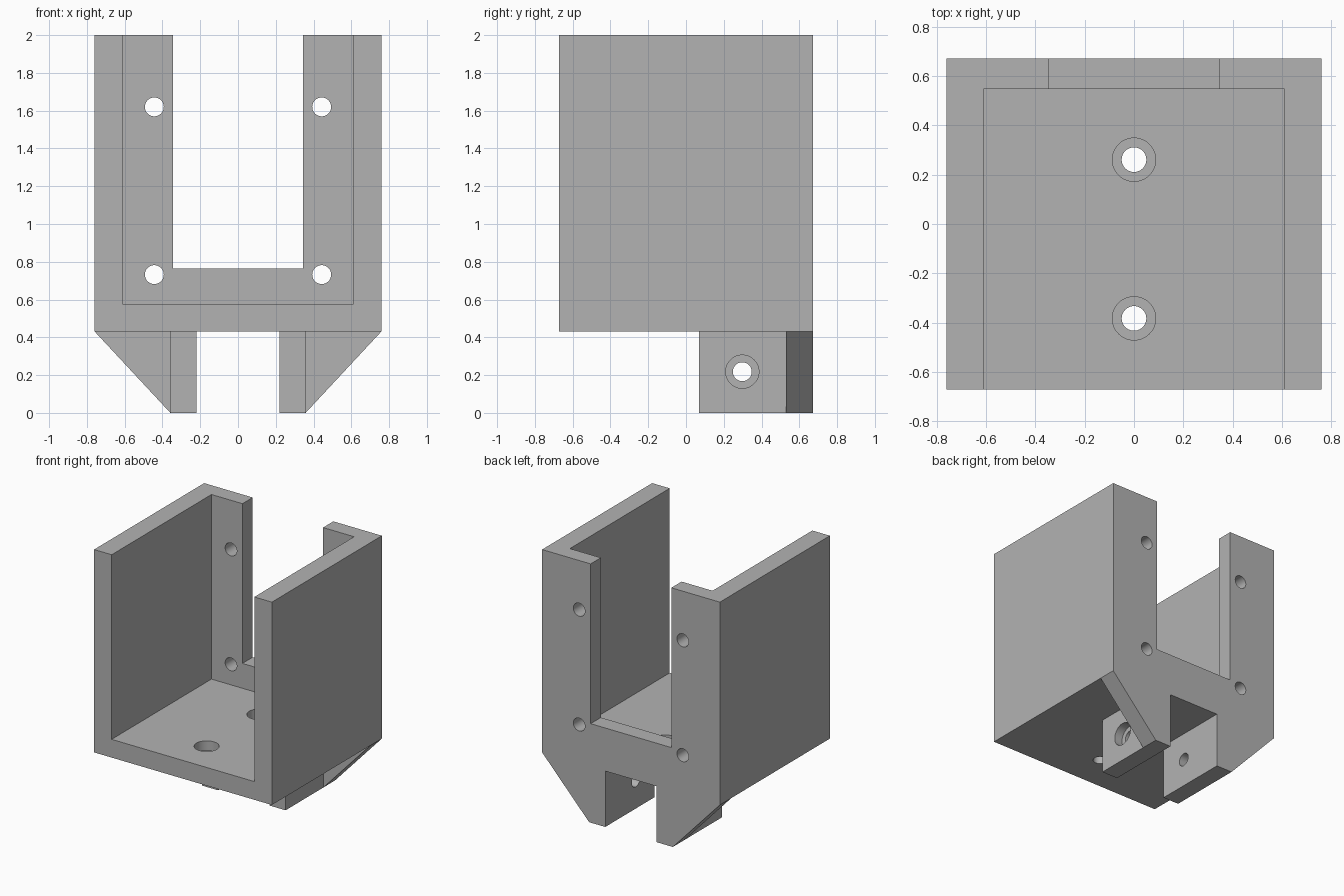
import bpy
import bmesh
from math import radians
from mathutils import Matrix, Vector

cube = bpy.data.objects.get("Cube")
if cube:
    bpy.data.objects.remove(cube, do_unlink=True)

grey = bpy.data.materials.new("plain grey")
grey.use_nodes = True
grey.diffuse_color = (0.45, 0.45, 0.45, 1)
grey.node_tree.nodes["Principled BSDF"].inputs["Base Color"].default_value = (0.45, 0.45, 0.45, 1)


def finish(name, bm):
    bmesh.ops.recalc_face_normals(bm, faces=bm.faces)
    mesh = bpy.data.meshes.new(name)
    bm.to_mesh(mesh)
    bm.free()
    mesh.materials.append(grey)
    obj = bpy.data.objects.new(name, mesh)
    bpy.context.collection.objects.link(obj)
    return obj


def box(name, low, high):
    low, high = Vector(low), Vector(high)
    bm = bmesh.new()
    size = Matrix.Diagonal((*(high - low), 1))
    bmesh.ops.create_cube(bm, size=1, matrix=Matrix.Translation((low + high) / 2) @ size)
    return finish(name, bm)


def prism(name, outline, y0, y1):
    """Extrude an x-z outline along y."""
    bm = bmesh.new()
    face = bm.faces.new([bm.verts.new((x, y0, z)) for x, z in outline])
    new = bmesh.ops.extrude_face_region(bm, geom=[face])["geom"]
    verts = [v for v in new if isinstance(v, bmesh.types.BMVert)]
    bmesh.ops.translate(bm, verts=verts, vec=(0, y1 - y0, 0))
    return finish(name, bm)


def drill(centre, axis, radius, length):
    """Cylindrical cutter centred on a point."""
    turn = Vector(axis).to_track_quat("Z", "Y").to_matrix().to_4x4()
    bm = bmesh.new()
    bmesh.ops.create_cone(bm, cap_ends=True, segments=48, radius1=radius, radius2=radius,
                          depth=length, matrix=Matrix.Translation(centre) @ turn)
    return finish("hole_cutter", bm)


def cut(obj, cutters):
    """Subtract the cutters, bake the result and discard them."""
    for cutter in cutters:
        cutter.hide_render = True
        mod = obj.modifiers.new("cut", "BOOLEAN")
        mod.operation = "DIFFERENCE"
        mod.solver = "EXACT"
        mod.object = cutter
    graph = bpy.context.evaluated_depsgraph_get()
    mesh = bpy.data.meshes.new_from_object(obj.evaluated_get(graph))
    obj.modifiers.clear()
    obj.data = mesh
    for cutter in cutters:
        bpy.data.objects.remove(cutter, do_unlink=True)
    bpy.ops.object.select_all(action="DESELECT")
    obj.select_set(True)
    bpy.context.view_layer.objects.active = obj
    bpy.ops.object.shade_smooth_by_angle(angle=radians(30))


W, D, BASE, HOLE, BORE = 0.76, 0.672, 0.432, 0.05, 0.088

# Open-fronted housing with a slotted back wall
housing = box("housing", (-W, -D, BASE), (W, D, 2))
cutters = [box("cavity_cutter", (-0.61, -1, 0.573), (0.61, 0.547, 2.5)),
           box("slot_cutter", (-0.345, 0.4, 0.765), (0.345, 1, 2.4))]

# Mounting holes in the back wall
for x in (-0.443, 0.443):
    for z in (0.732, 1.62):
        cutters.append(drill((x, 0.6, z), (0, 1, 0), HOLE, 0.4))

# Counterbored holes in the floor
for y in (-0.383, 0.261):
    cutters.append(drill((0, y, 0.5), (0, 0, 1), HOLE, 0.4))
    cutters.append(drill((0, y, 0.6), (0, 0, 1), BORE, 0.2))
cut(housing, cutters)

# Clamp lugs below the floor, each with a sloping gusset at the back
for side, s in (("left", 1), ("right", -1)):
    inner, outer = 0.22, 0.358
    lug = box(side + "_lug", (min(s * inner, s * outer), 0.07, 0),
              (max(s * inner, s * outer), 0.53, BASE))
    cut(lug, [drill((s * 0.3, 0.298, 0.218), (1, 0, 0), HOLE, 0.5),
              drill((s * 0.39, 0.298, 0.218), (1, 0, 0), BORE, 0.2)])
    prism(side + "_gusset", [(s * inner, 0), (s * outer, 0), (s * W, BASE), (s * inner, BASE)],
          0.53, D)
